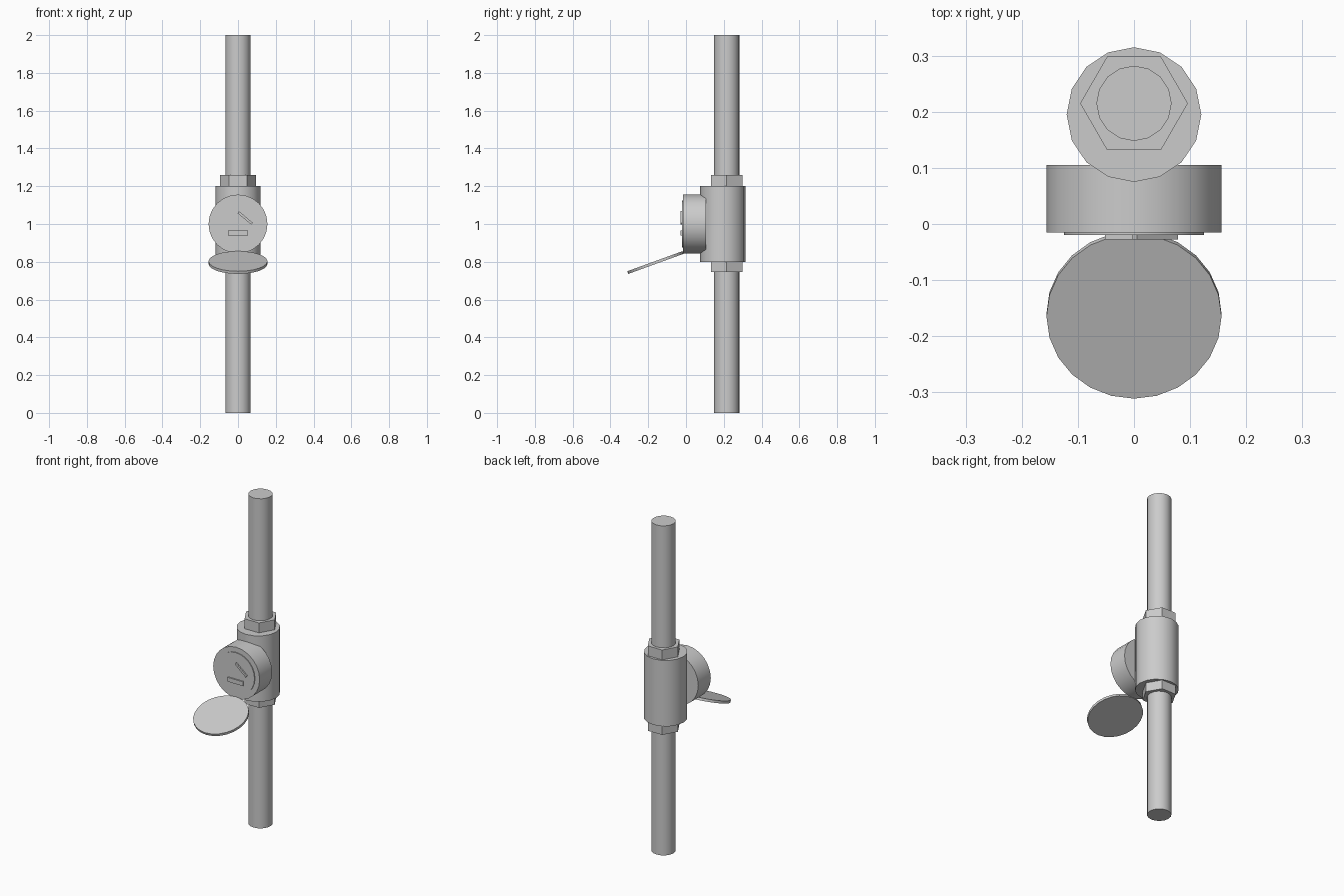
import bpy, math
from mathutils import Vector

cube = bpy.data.objects.get("Cube")
if cube:
    bpy.data.objects.remove(cube, do_unlink=True)

grey = bpy.data.materials.new("plain_grey")
grey.use_nodes = True
colour = (0.6, 0.6, 0.6, 1)
grey.diffuse_color = colour
grey.node_tree.nodes["Principled BSDF"].inputs["Base Color"].default_value = colour


def finish(name, smooth):
    obj = bpy.context.object
    obj.name = name
    obj.data.materials.append(grey)
    if smooth:
        bpy.ops.object.shade_smooth_by_angle(angle=math.radians(35))
    return obj


def rod(name, start, end, radius, sides, smooth=True, turn=0.0):
    """Capped cylinder between two points."""
    a, b = Vector(start), Vector(end)
    axis = b - a
    bpy.ops.mesh.primitive_cylinder_add(
        vertices=sides, radius=radius, depth=axis.length, location=(a + b) / 2)
    obj = bpy.context.object
    obj.rotation_euler = axis.to_track_quat('Z', 'Y').to_euler()
    if axis.x == axis.y == 0:
        obj.rotation_euler = (0, 0, turn)
    return finish(name, smooth)


def box(name, centre, size, tilt=0.0):
    bpy.ops.mesh.primitive_cube_add(size=1, location=centre, rotation=(0, tilt, 0))
    bpy.context.object.scale = size
    return finish(name, False)


# Pipes and hexagonal unions, above and below the valve body
PIPE_Y = 0.215
for side, pipe_z, nut_z in (("lower", (0, 0.75), (0.745, 0.81)),
                            ("upper", (1.25, 2), (1.19, 1.26))):
    rod(side + "_pipe", (0, PIPE_Y, pipe_z[0]), (0, PIPE_Y, pipe_z[1]), 0.067, 16)
    rod(side + "_hex_nut", (0, PIPE_Y, nut_z[0]), (0, PIPE_Y, nut_z[1]),
        0.096, 6, smooth=False, turn=math.radians(30))

# Meter body and round register housing
rod("meter_body", (0, 0.195, 0.8), (0, 0.195, 1.2), 0.12, 16)
rod("register_housing", (0, 0.105, 1), (0, -0.015, 1), 0.156, 24)

# Dial face with counter window and needle
rod("dial_face", (0, -0.01, 1), (0, -0.02, 1), 0.125, 24)
box("counter_window", (0, -0.022, 0.952), (0.104, 0.012, 0.026))
box("dial_needle", (0.038, -0.022, 1.032), (0.095, 0.012, 0.013), math.radians(40))

# Open lid hanging forward from the bottom of the housing
angle = math.radians(20)
lid_centre = Vector((0, -0.162, 0.796))
half = Vector((0, -math.sin(angle), math.cos(angle))) * 0.0075
rod("open_lid", lid_centre - half, lid_centre + half, 0.156, 24)
